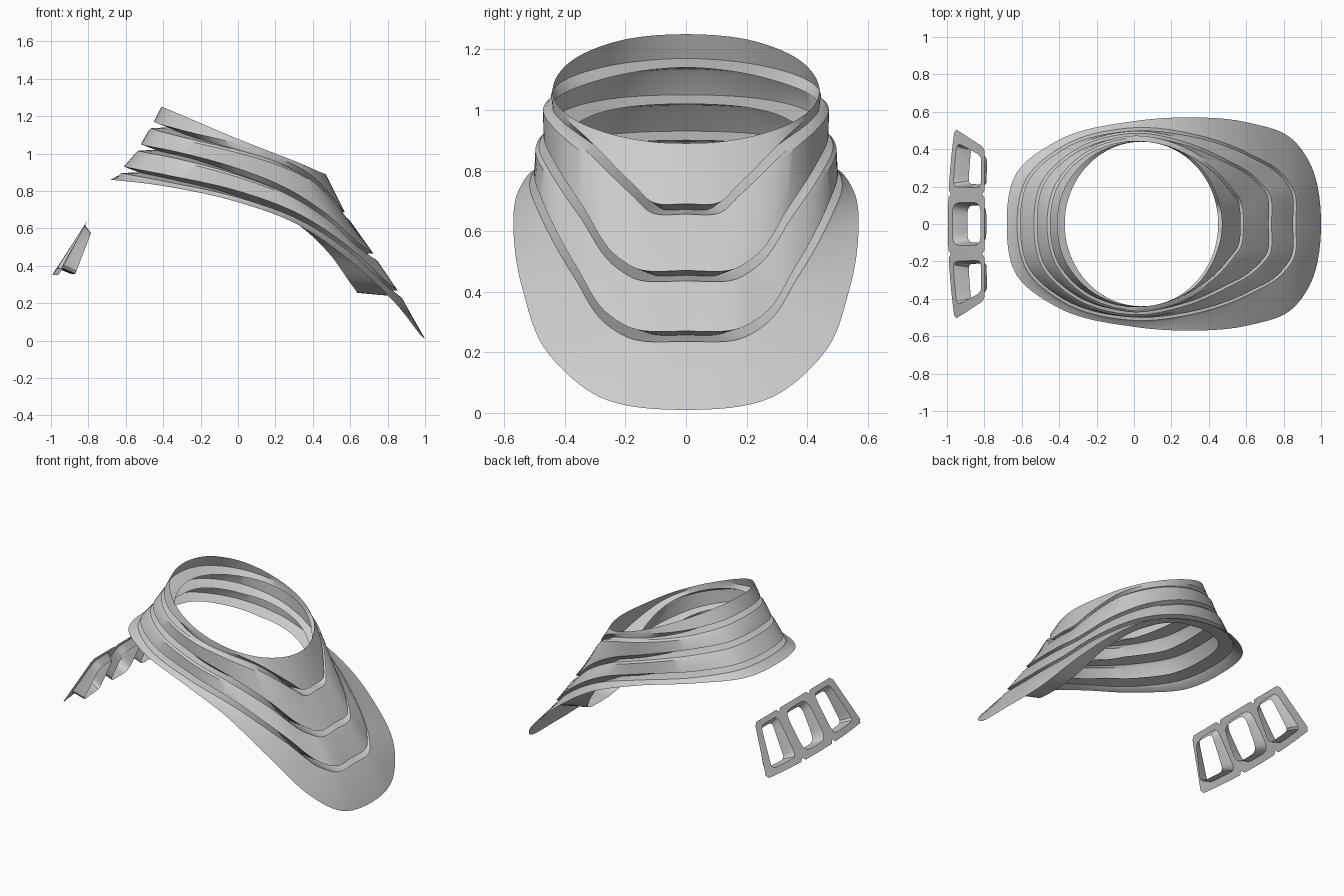
import bpy, bmesh, math
from mathutils import Vector

cube = bpy.data.objects.get("Cube")
if cube:
    bpy.data.objects.remove(cube, do_unlink=True)

grey = bpy.data.materials.new("neutral_grey")
grey.use_nodes = True
COLOUR = (0.6, 0.6, 0.6, 1)
grey.diffuse_color = COLOUR
grey.node_tree.nodes["Principled BSDF"].inputs["Base Color"].default_value = COLOUR


def make_object(name, bm):
    bmesh.ops.remove_doubles(bm, verts=bm.verts, dist=0.0005)
    bmesh.ops.recalc_face_normals(bm, faces=bm.faces)
    mesh = bpy.data.meshes.new(name)
    bm.to_mesh(mesh)
    bm.free()
    mesh.materials.append(grey)
    obj = bpy.data.objects.new(name, mesh)
    bpy.context.collection.objects.link(obj)
    bpy.ops.object.select_all(action="DESELECT")
    obj.select_set(True)
    bpy.context.view_layer.objects.active = obj
    bpy.ops.object.shade_smooth_by_angle(angle=math.radians(32))
    return obj


def bridge(bm, rings):
    """Skin a list of closed point loops with quads."""
    loops = [[bm.verts.new(p) for p in ring] for ring in rings]
    for a, b in zip(loops, loops[1:]):
        for i in range(len(a)):
            j = (i + 1) % len(a)
            bm.faces.new((a[i], a[j], b[j], b[i]))


def smooth_loop(half, steps=8):
    """Mirror a half outline across y and run a closed spline through it."""
    pts = [Vector(p) for p in half]
    pts += [Vector((p.x, -p.y, p.z)) for p in pts[-2:0:-1]]
    n, out = len(pts), []
    for i in range(n):
        a, b, c, d = (pts[(i + k) % n] for k in (-1, 0, 1, 2))
        # chord-length tangents keep tight corners free of overshoot
        l0, l1, l2 = (max((q - p).length, 1e-4) for p, q in ((a, b), (b, c), (c, d)))
        mb = ((b - a) / l0 * l1 + (c - b) / l1 * l0) / (l0 + l1) * l1
        mc = ((c - b) / l1 * l2 + (d - c) / l2 * l1) / (l1 + l2) * l1
        for s in range(steps):
            t = s / steps
            h = t * t * (3 - 2 * t)
            out.append(b * (1 - h) + c * h + mb * (t * (1 - t) ** 2) - mc * (t * t * (1 - t)))
    return out


# Collar edges, back centre to front centre
rim = [(-.41, 0, 1.25), (-.37, .19, 1.235), (-.24, .35, 1.18), (.02, .44, 1.07), (.2, .41, 1),
       (.34, .32, .945), (.43, .18, .905), (.46, .09, .893), (.47, 0, .89)]
edge_one = [(-.45, 0, 1.17), (-.41, .2, 1.155), (-.28, .35, 1.12), (0, .445, 1.05), (.2, .41, .985),
            (.37, .32, .9), (.52, .17, .75), (.56, .11, .695), (.57, 0, .69)]
edge_two = [(-.52, 0, 1.05), (-.48, .22, 1.04), (-.33, .37, 1.01), (0, .47, .92), (.25, .43, .82),
            (.47, .34, .68), (.66, .22, .51), (.71, .16, .475), (.72, 0, .47)]
edge_three = [(-.61, 0, .93), (-.56, .24, .92), (-.38, .4, .885), (0, .5, .8), (.3, .47, .69),
              (.62, .36, .48), (.79, .25, .32), (.84, .18, .28), (.85, 0, .27)]
hem = [(-.68, 0, .86), (-.63, .27, .855), (-.42, .44, .83), (0, .55, .74), (.3, .57, .63),
       (.62, .54, .41), (.85, .45, .19), (.96, .28, .05), (1, 0, .01)]

NECK = Vector((.04, 0, 0))


def outward(p):
    return Vector((p.x - NECK.x, p.y, 0)).normalized()


def fold_in(p):
    """Inner crease under an edge, kept outside the oval neck opening."""
    d = outward(p)
    radius = (Vector((p.x, p.y, 0)) - NECK).length
    oval = 1 / math.hypot(d.x / .41, d.y / .44)
    depth = .08 + .19 * max(p.x, 0) ** 2
    r = min(radius, max(radius - depth, oval))
    return Vector((NECK.x + d.x * r, d.y * r, p.z - .03 + .02 * max(p.x, 0)))


def lip(p, out, drop):
    return p + outward(p) * out - Vector((0, 0, drop))


# Each tier ends in an edge, folds under, then steps out to the next tier
collar_rings = [smooth_loop(rim)]
for edge in (edge_one, edge_two, edge_three):
    ring = smooth_loop(edge)
    collar_rings += [ring, [fold_in(p) for p in ring],
                     [lip(p, .015, .034) for p in ring],
                     [lip(p, .027, .046) for p in ring]]
collar_rings.append(smooth_loop(hem))
bm = bmesh.new()
bridge(bm, collar_rings)
make_object("tiered_collar", bm)


# Vent panel: a tilted plate in three bays, each with a sleeve behind its window
def panel_point(u, v, depth=0):
    taper = 1 - .2 * v * min(1, max(0, (abs(u) - .17) / .2))
    x = -.995 + .195 * v + .14 * u * u * (1 - v)
    return Vector((x + .83 * depth, u * taper, .35 + .3 * v - .55 * depth))


def rounded_rect(u0, u1, v0, v1, power, count=48):
    """Superellipse loop between the given limits."""
    pts = []
    for i in range(count):
        a = math.tau * (i + .5) / count
        c, s = math.cos(a), math.sin(a)
        k = (abs(c) ** power + abs(s) ** power) ** (-1 / power)
        pts.append(((u0 + u1) / 2 + c * k * (u1 - u0) / 2, (v0 + v1) / 2 + s * k * (v1 - v0) / 2))
    return pts


def sleeve(loop, scale, deep, shallow):
    mid = sum(u for u, v in loop) / len(loop)
    return [panel_point(mid + (u - mid) * scale, .5 + (v - .5) * scale, deep + (shallow - deep) * v)
            for u, v in loop]


bm = bmesh.new()
bays = [(-.51, -.16, -.445, -.2), (-.16, .16, -.115, .115), (.16, .51, .2, .445)]
for left, right, win_left, win_right in bays:
    middle = left < 0 < right
    border = rounded_rect(left, right, 0, 1, 60)
    window = rounded_rect(win_left, win_right, .12, .9, 5 if middle else 9)
    bridge(bm, [[panel_point(u, v) for u, v in border],
                [panel_point(u, v) for u, v in window],
                sleeve(window, .95, .02, .012),
                sleeve(window, .86, .09, .045)])
make_object("vent_panel", bm)
